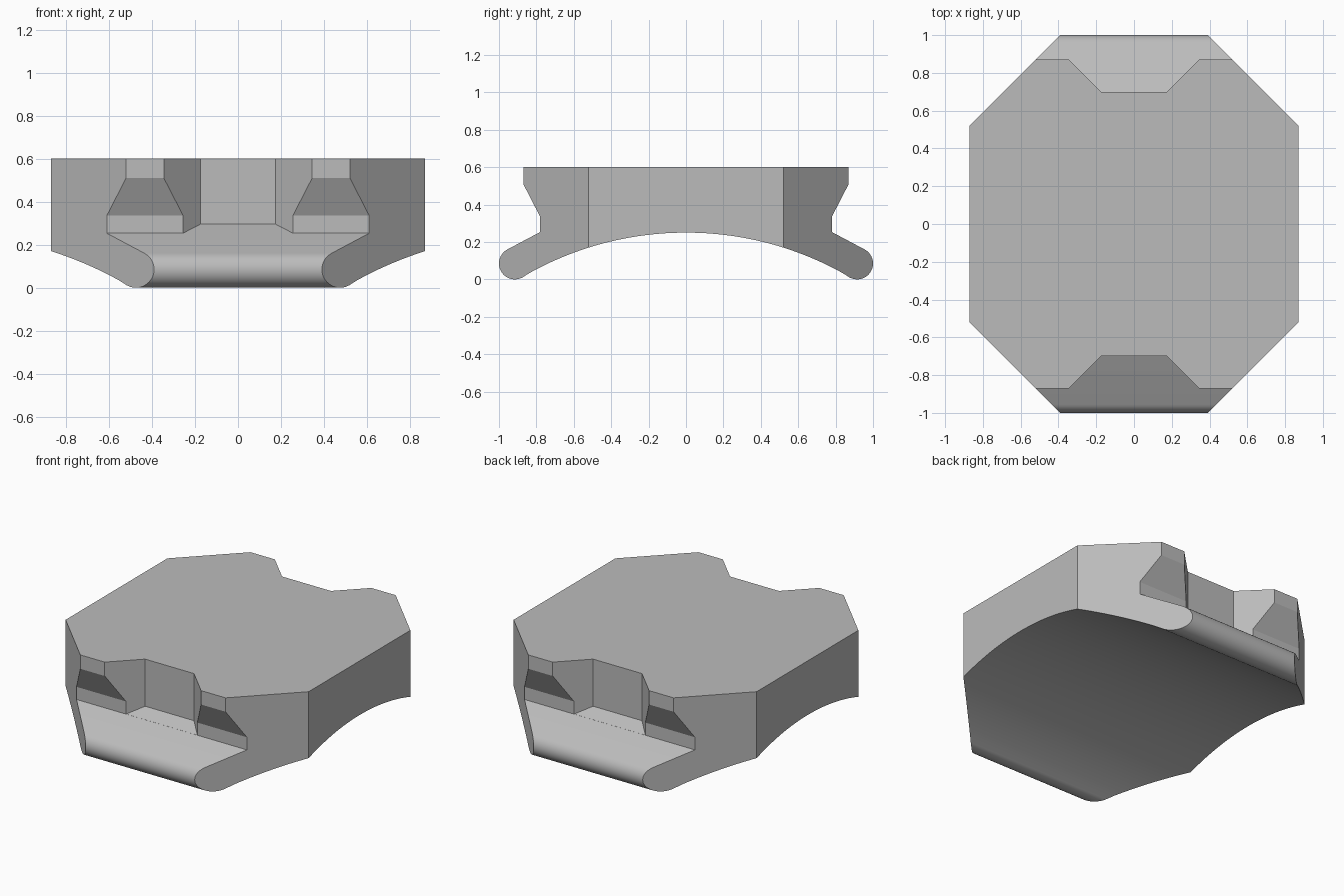
import bpy
import bmesh
from math import sin, cos, radians

cube = bpy.data.objects.get("Cube")
if cube:
    bpy.data.objects.remove(cube)

grey = bpy.data.materials.new("plain grey")
grey.use_nodes = True
colour = (0.5, 0.5, 0.5, 1)
grey.diffuse_color = colour
grey.node_tree.nodes["Principled BSDF"].inputs["Base Color"].default_value = colour


def prism(name, start, end):
    """Solid between two matching outlines."""
    bm = bmesh.new()
    a = [bm.verts.new(p) for p in start]
    b = [bm.verts.new(p) for p in end]
    bm.faces.new(a)
    bm.faces.new(b[::-1])
    for i in range(len(a)):
        j = (i + 1) % len(a)
        bm.faces.new((a[i], a[j], b[j], b[i]))
    bmesh.ops.recalc_face_normals(bm, faces=bm.faces)
    mesh = bpy.data.meshes.new(name)
    bm.to_mesh(mesh)
    bm.free()
    mesh.materials.append(grey)
    ob = bpy.data.objects.new(name, mesh)
    bpy.context.collection.objects.link(ob)
    return ob


def cut(target, tool, operation):
    mod = target.modifiers.new(tool.name, 'BOOLEAN')
    mod.object = tool
    mod.operation = operation
    mod.solver = 'EXACT'
    bpy.context.view_layer.objects.active = target
    bpy.ops.object.modifier_apply(modifier=mod.name)
    bpy.data.objects.remove(tool)


# Front half of the side profile: flank, sloped ledge, round lip, arched underside
half = [(-0.87, 0.6), (-0.87, 0.51), (-0.78, 0.335), (-0.78, 0.253)]
for i in range(25):
    a = radians(117.5 + (300 - 117.5) * i / 24)
    half.append((-0.915 + 0.085 * cos(a), 0.085 + 0.085 * sin(a)))
for i in range(1, 25):
    a = radians(-30.2 * (1 - i / 24))
    half.append((1.73 * sin(a), -1.48 + 1.73 * cos(a)))
profile = half + [(-y, z) for y, z in half[-2::-1]]
body = prism("body", [(-1, y, z) for y, z in profile], [(1, y, z) for y, z in profile])

# Chamfered plan outline
quarter = [(0.87, 0.52), (0.29, 1.1)]
plan = (quarter + [(-x, y) for x, y in quarter[::-1]]
        + [(-x, -y) for x, y in quarter] + [(x, -y) for x, y in quarter[::-1]])
cut(body, prism("plan", [(x, y, -0.2) for x, y in plan], [(x, y, 0.8) for x, y in plan]),
    'INTERSECT')

# Flared notch at each end, its floor carrying on the ledge slope
for side in (-1, 1):
    notch = [(-0.175, 0.7), (0.175, 0.7), (0.405, 0.93), (-0.405, 0.93)]
    floor = [(x, side * y, 0.2535 + 0.52 * (0.78 - y)) for x, y in notch]
    top = [(x, side * y, 0.8) for x, y in notch]
    cut(body, prism("notch", floor, top), 'DIFFERENCE')

bpy.ops.object.select_all(action='DESELECT')
body.select_set(True)
bpy.context.view_layer.objects.active = body
bpy.ops.object.shade_smooth_by_angle(angle=radians(20))
